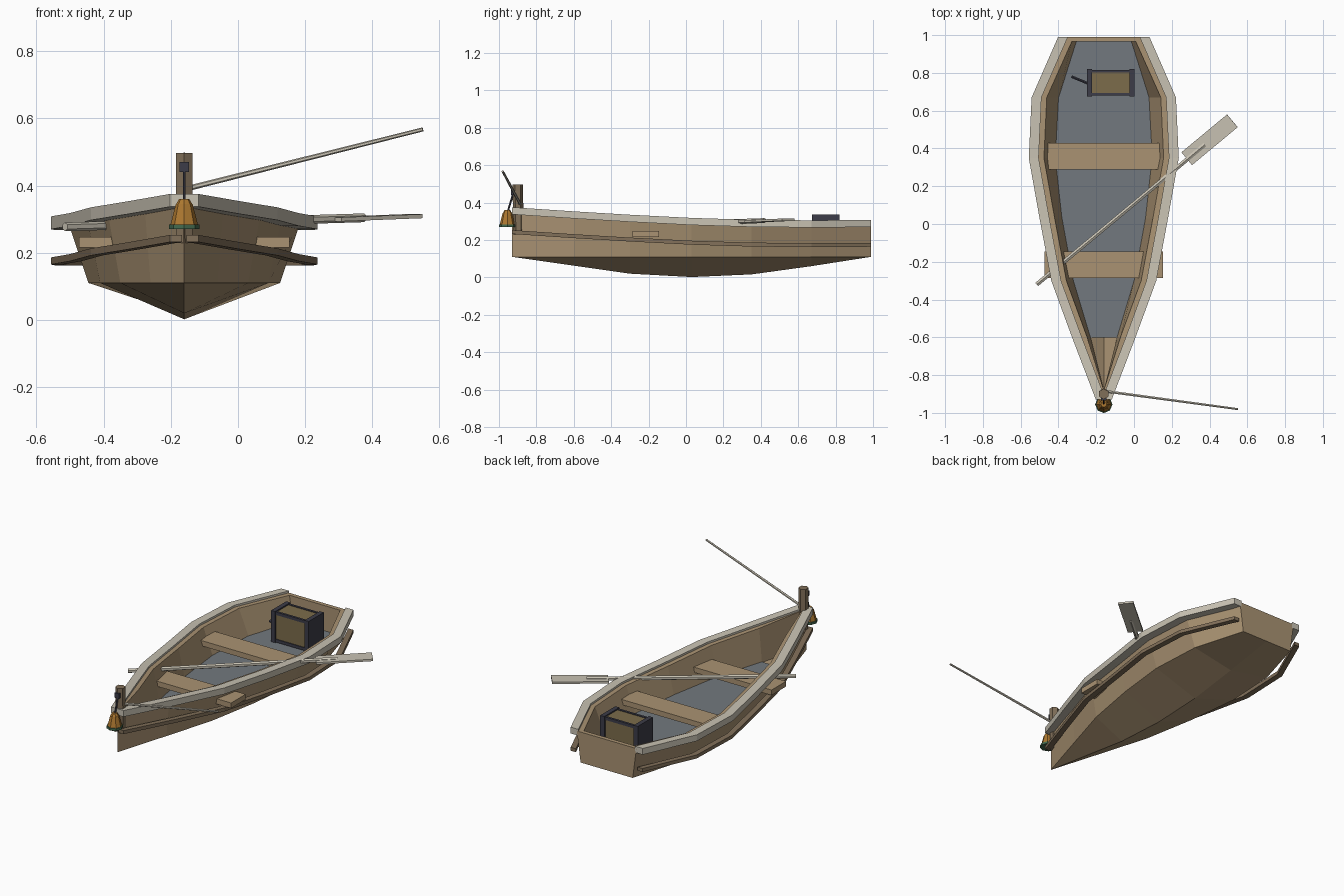
import bpy, bmesh, math
from mathutils import Vector

if "Cube" in bpy.data.objects:
    bpy.data.objects.remove(bpy.data.objects["Cube"])

CX = -0.16  # boat centreline


def mat(name, r, g, b):
    m = bpy.data.materials.new(name)
    m.diffuse_color = (r, g, b, 1)
    m.use_nodes = True
    m.node_tree.nodes["Principled BSDF"].inputs["Base Color"].default_value = m.diffuse_color
    return m


WOOD = mat("wood", 0.40, 0.29, 0.17)
DARK_WOOD = mat("dark_wood", 0.22, 0.16, 0.10)
PALE = mat("pale_wood", 0.58, 0.54, 0.45)
FLOOR = mat("floor_grey", 0.17, 0.19, 0.21)
IRON = mat("iron", 0.045, 0.045, 0.065)
PANEL = mat("panel", 0.20, 0.15, 0.07)
AMBER = mat("amber", 0.42, 0.19, 0.03)
GREEN = mat("green", 0.06, 0.15, 0.08)


def finish(name, bm, m, x=0.0):
    bmesh.ops.remove_doubles(bm, verts=bm.verts, dist=1e-4)
    bmesh.ops.recalc_face_normals(bm, faces=bm.faces)
    me = bpy.data.meshes.new(name)
    bm.to_mesh(me)
    bm.free()
    ob = bpy.data.objects.new(name, me)
    ob.location.x = x
    me.materials.append(m)
    bpy.context.collection.objects.link(ob)
    return ob


def loft(rings, caps=True):
    bm = bmesh.new()
    vs = [[bm.verts.new(p) for p in r] for r in rings]
    n = len(vs[0])
    for a, b in zip(vs, vs[1:]):
        for i in range(n):
            j = (i + 1) % n
            bm.faces.new((a[i], a[j], b[j], b[i]))
    if caps:
        bm.faces.new(vs[0])
        bm.faces.new(vs[-1])
    return bm, vs


def box(name, lo, hi, m):
    bm = bmesh.new()
    bmesh.ops.create_cube(bm, size=1)
    for v in bm.verts:
        v.co = [(a + b) / 2 + c * (b - a) for a, b, c in zip(lo, hi, v.co)]
    return finish(name, bm, m)


def rod(name, a, b, r1, r2, m, sides=6):
    a, b = Vector(a), Vector(b)
    d = b - a
    bm = bmesh.new()
    bmesh.ops.create_cone(bm, cap_ends=True, segments=sides, radius1=r1, radius2=r2, depth=d.length)
    ob = finish(name, bm, m)
    ob.location = (a + b) / 2
    ob.rotation_euler = d.to_track_quat('Z', 'Y').to_euler()
    return ob


# Hull stations from bow to stern
Y = [-0.93, -0.6, -0.3, 0.03, 0.35, 0.67, 0.99]
TOP = [0.0, 0.118, 0.228, 0.29, 0.347, 0.332, 0.2]
CHINE = [0.0, 0.10, 0.19, 0.25, 0.285, 0.268, 0.175]
KEEL = [0.11, 0.063, 0.02, 0.002, 0.016, 0.06, 0.11]
SHEER = [0.375, 0.353, 0.335, 0.318, 0.308, 0.305, 0.307]
YI = [-0.88] + Y[1:6] + [0.965]

# Double-skinned hull
rings = []
for y, yi, t, c, k, s in zip(Y, YI, TOP, CHINE, KEEL, SHEER):
    s -= 0.012
    ti, ci = max(t - 0.03, 0), max(c - 0.03, 0)
    rings.append([(-t, y, s), (-c, y, 0.11), (0, y, k), (c, y, 0.11), (t, y, s),
                  (ti, yi, s), (ci, yi, 0.138), (0, yi, k + 0.028), (-ci, yi, 0.138), (-ti, yi, s)])
bm, vs = loft(rings, caps=False)
e = vs[-1]
for idx in ((0, 1, 2, 3, 4), (5, 6, 7, 8, 9), (0, 4, 5, 9)):  # transom
    bm.faces.new([e[i] for i in idx])
finish("hull", bm, WOOD, CX)

# Floor boards
bm = bmesh.new()
half = [(c - 0.028, y) for c, y in zip(CHINE[1:], YI[1:])]
bm.faces.new([bm.verts.new((x, y, 0.142)) for x, y in half]
             + [bm.verts.new((-x, y, 0.142)) for x, y in reversed(half)])
finish("floor", bm, FLOOR, CX)


# Gunwale rail and lower rub strake, mirrored
def rail(name, width, drop, height, m):
    rs = []
    for y, t, s in zip(Y, TOP, SHEER):
        o = t + (0.042 if y in (Y[0], Y[-1]) else 0.05)
        i, z = o - width, s - drop
        rs.append([(i, y, z), (o, y, z), (o, y, z - height), (i, y, z - height)])
    ob = finish(name, loft(rs)[0], m, CX)
    ob.modifiers.new("mirror", 'MIRROR')


rail("gunwale", 0.052, 0.0, 0.038, PALE)
rail("rub_strake", 0.035, 0.122, 0.021, DARK_WOOD)

# Seats
for name, y in (("front_seat", -0.285), ("rear_seat", 0.288)):
    box(name, (CX - 0.313, y, 0.215), (CX + 0.313, y + 0.14, 0.247), WOOD)

# Oar
rod("oar_shaft", (-0.515, -0.32, 0.277), (0.375, 0.42, 0.304), 0.013, 0.013, PALE)
blade = box("oar_blade", (-0.157, -0.044, -0.006), (0.157, 0.044, 0.006), PALE)
blade.location = (0.40, 0.446, 0.304)
blade.rotation_euler = (0, -0.03, math.radians(39.7))

# Bow post with hanging lantern
rod("bow_post", (CX, -0.895, 0.23), (CX, -0.9, 0.497), 0.028, 0.028, DARK_WOOD)
box("lantern_bracket", (CX - 0.014, -0.935, 0.44), (CX + 0.014, -0.915, 0.47), IRON)
rod("lantern_hanger", (CX, -0.922, 0.455), (CX, -0.955, 0.345), 0.005, 0.005, IRON)
rod("lantern_body", (CX, -0.955, 0.283), (CX, -0.955, 0.345), 0.041, 0.025, AMBER, 8)
rod("lantern_cap", (CX, -0.955, 0.345), (CX, -0.955, 0.36), 0.024, 0.015, AMBER, 8)
rod("lantern_base", (CX, -0.955, 0.27), (CX, -0.955, 0.284), 0.046, 0.046, GREEN, 8)

# Fishing rod
rod("fishing_rod", (-0.155, -0.885, 0.39), (0.55, -0.98, 0.567), 0.008, 0.006, PALE)

# Crate with iron frame and handle
box("crate", (-0.235, 0.685, 0.155), (-0.01, 0.81, 0.327), PANEL)
for x in (-0.25, -0.025):
    box("crate_end", (x, 0.675, 0.145), (x + 0.027, 0.82, 0.335), IRON)
for y in (0.68, 0.801):
    for z in (0.147, 0.313):
        box("crate_edge", (-0.24, y, z), (-0.01, y + 0.014, z + 0.018), IRON)
rod("crate_handle", (-0.245, 0.745, 0.2), (-0.33, 0.78, 0.21), 0.008, 0.008, IRON)
